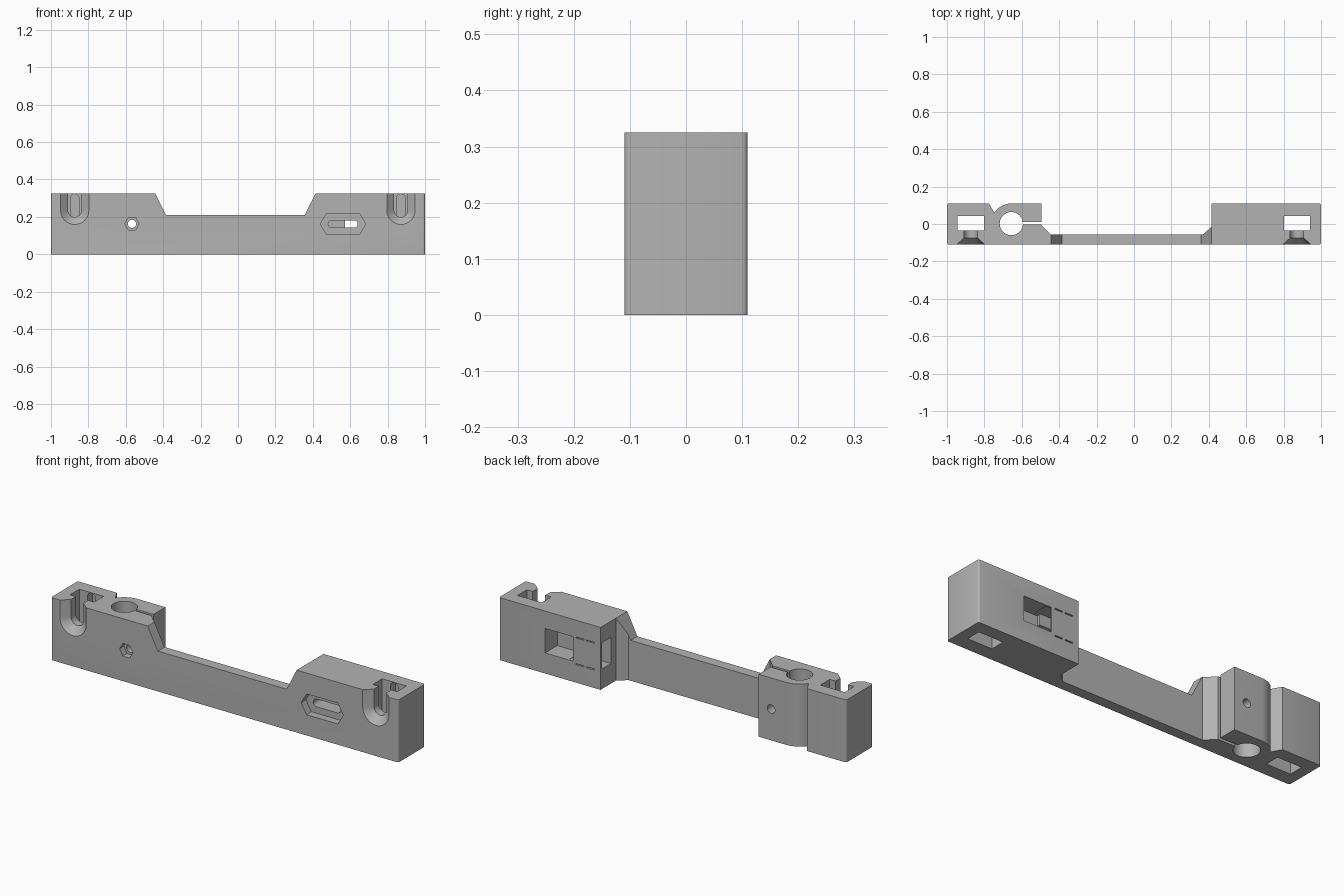
import bpy, bmesh, math

cube = bpy.data.objects.get("Cube")
if cube:
    bpy.data.objects.remove(cube, do_unlink=True)

H = 0.325   # full height
D = 0.11    # half depth

grey = bpy.data.materials.new("light_grey_plastic")
grey.use_nodes = True
grey.diffuse_color = (0.45, 0.45, 0.45, 1)
grey.node_tree.nodes["Principled BSDF"].inputs["Base Color"].default_value = (0.45, 0.45, 0.45, 1)


def loft(name, rings):
    """Closed solid through matching rings of points."""
    bm = bmesh.new()
    rows = [[bm.verts.new(p) for p in ring] for ring in rings]
    n = len(rows[0])
    for a, b in zip(rows, rows[1:]):
        for i in range(n):
            j = (i + 1) % n
            bm.faces.new((a[i], a[j], b[j], b[i]))
    bm.faces.new(rows[0])
    bm.faces.new(rows[-1])
    bmesh.ops.recalc_face_normals(bm, faces=bm.faces)
    mesh = bpy.data.meshes.new(name)
    bm.to_mesh(mesh)
    bm.free()
    obj = bpy.data.objects.new(name, mesh)
    bpy.context.collection.objects.link(obj)
    mesh.materials.append(grey)
    return obj


def upright(name, pts, z0, z1):
    return loft(name, [[(x, y, z) for x, y in pts] for z in (z0, z1)])


def through(name, pts, y0, y1):
    return loft(name, [[(x, y, z) for x, z in pts] for y in (y0, y1)])


def arc(cx, cy, r, a0, a1, n):
    return [(cx + r * math.cos(math.radians(a0 + (a1 - a0) * i / n)),
             cy + r * math.sin(math.radians(a0 + (a1 - a0) * i / n))) for i in range(n + 1)]


def circle(cx, cy, r, n):
    return arc(cx, cy, r, 0, 360, n)[:-1]


def rect(x0, x1, y0, y1):
    return [(x0, y0), (x1, y0), (x1, y1), (x0, y1)]


def u_shape(cx, cz, r):
    return [(cx - r, 0.4)] + arc(cx, cz, r, 180, 360, 16) + [(cx + r, 0.4)]


# Body: plan outline extruded upward, with softened outer corners
c = 0.01
outline = (arc(-1 + c, -D + c, c, 180, 270, 3)
           + arc(1 - c, -D + c, c, 270, 360, 3)
           + arc(1 - c, D - c, c, 0, 90, 3)
           + [(0.415, D), (0.415, -0.015), (0.37, -0.055), (-0.445, -0.055),
              (-0.495, -0.005), (-0.495, D)]
           + arc(-0.655, 0, D, 90, 147, 10)
           + [(-0.775, D)]
           + arc(-1 + c, D - c, c, 90, 180, 3))
body = upright("mounting_bracket", outline, 0, H)

cutters = []

# Lowered bridge between the two end blocks
cutters.append(through("bridge_cut", [(-0.385, 0.21), (0.357, 0.21), (0.465, 0.425), (-0.493, 0.425)], -0.3, 0.3))

# Rod clamp bore and its split
cutters.append(upright("rod_bore", circle(-0.656, 0.002, 0.062, 40), -0.1, 0.5))
cutters.append(upright("clamp_split", rect(-0.62, -0.46, -0.004, 0.012), -0.1, 0.5))

# Clamp screw hole with hexagonal recess
cutters.append(through("clamp_screw_hole", circle(-0.567, 0.163, 0.022, 24), -0.3, 0.3))
cutters.append(through("clamp_nut_recess", circle(-0.567, 0.163, 0.038, 6), -0.3, -0.075))

# Mounting pockets at both ends: channel, countersunk slot, screw-tip dimple
for side, cx in (("right", -0.873), ("left", 0.871)):
    cutters.append(upright(side + "_channel", rect(cx - 0.07, cx + 0.07, -0.035, 0.042), -0.1, 0.5))
    sections = ((-0.12, 0.087), (-0.075, 0.036), (0.0, 0.036))
    cutters.append(loft(side + "_countersunk_slot",
                        [[(x, y, z) for x, z in u_shape(cx, 0.235, r)] for y, r in sections]))
    capsule = arc(cx, 0.218, 0.023, 180, 360, 12) + arc(cx, 0.299, 0.023, 0, 180, 12)
    cutters.append(through(side + "_tip_dimple", capsule, 0.0, 0.085))

# Tensioner slot with long hexagonal recess on the front
zc = 0.162
recess = [(0.44, zc), (0.472, zc - 0.054), (0.652, zc - 0.054),
          (0.683, zc), (0.652, zc + 0.054), (0.472, zc + 0.054)]
cutters.append(through("tension_recess", recess, -0.3, -0.07))
slot = arc(0.62, zc, 0.02, -90, 90, 12) + arc(0.502, zc, 0.02, 90, 270, 12)
cutters.append(through("tension_slot", slot, -0.3, 0.06))

# Rear pocket and the passage leading to the inner side
cutters.append(through("rear_pocket", rect(0.573, 0.734, 0.107, 0.234), 0.01, 0.3))
cutters.append(through("side_passage", rect(0.38, 0.6, 0.105, 0.24), 0.025, 0.1))

# Thin slits on the rear face
for z in (0.093, 0.232):
    for x in (0.45, 0.51):
        cutters.append(through("rear_slit", rect(x, x + 0.045, z, z + 0.006), 0.07, 0.2))

# Cut everything out of the body
bpy.context.view_layer.objects.active = body
body.select_set(True)
for cutter in cutters:
    cutter.hide_render = True
    mod = body.modifiers.new(cutter.name, "BOOLEAN")
    mod.operation = "DIFFERENCE"
    mod.solver = "EXACT"
    mod.object = cutter
    bpy.ops.object.modifier_apply(modifier=mod.name)
    bpy.data.objects.remove(cutter, do_unlink=True)

bpy.ops.object.shade_smooth_by_angle(angle=math.radians(35))
